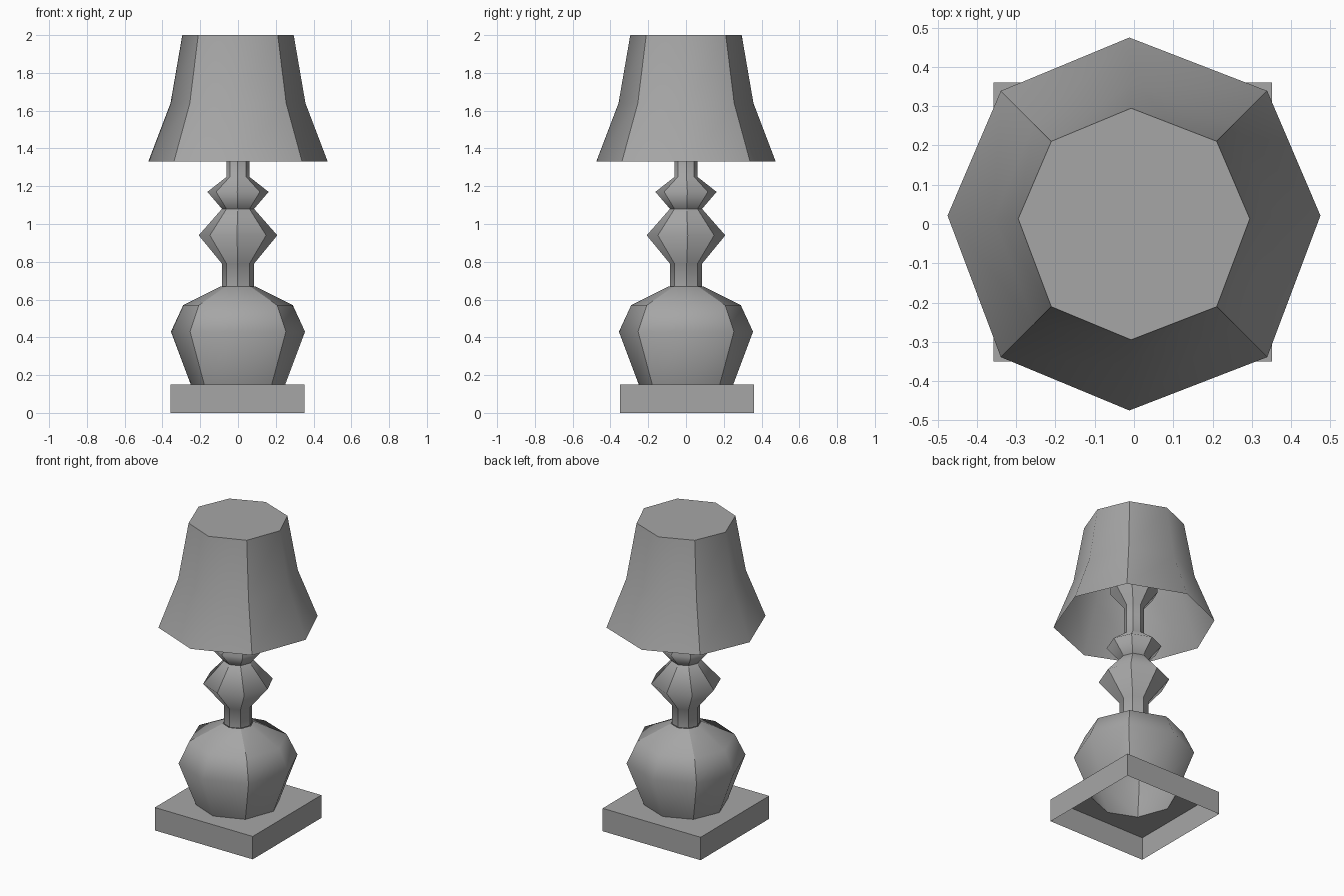
import bpy, bmesh, math

cube = bpy.data.objects.get("Cube")
if cube:
    bpy.data.objects.remove(cube, do_unlink=True)

gray = bpy.data.materials.new("warm_gray")
gray.use_nodes = True
colour = (0.38, 0.38, 0.38, 1)
gray.diffuse_color = colour
gray.node_tree.nodes["Principled BSDF"].inputs["Base Color"].default_value = colour

SIDES = 8


def ring_point(i, r, square=False):
    """One of eight points: even ones on the axes, odd ones on the diagonals."""
    a = i * math.tau / SIDES
    x, y = r * math.cos(a), r * math.sin(a)
    if square:
        grow = math.sqrt(2) if i % 2 else 1
        return x * grow - 0.003, y * grow + 0.005
    if i % 2 == 0:
        # hand-shaped octagon: axis corners sit slightly off the axes
        if i % 4:
            x -= 0.025 * r
        else:
            y += 0.045 * r
    else:
        x, y = x * 1.01, y * 1.01
    return x, y


def turned(name, profile, cap=False, smooth=True, all_sharp=False):
    """Build an eight-sided part from (radius, height, square) rings."""
    bm = bmesh.new()
    rings = []
    for r, z, *square in profile:
        rings.append([bm.verts.new((*ring_point(i, r, bool(square)), z))
                      for i in range(SIDES)])
    for low, high in zip(rings, rings[1:]):
        for i in range(SIDES):
            j = (i + 1) % SIDES
            face = bm.faces.new((low[i], low[j], high[j], high[i]))
            face.smooth = smooth
            # crease the edges that run up the part
            if i % 2 or all_sharp:
                bm.edges.get((low[i], high[i])).smooth = False
    if cap:
        top = bm.faces.new(rings[-1])
        for edge in top.edges:
            edge.smooth = False
    mesh = bpy.data.meshes.new(name)
    bm.to_mesh(mesh)
    bm.free()
    mesh.materials.append(gray)
    obj = bpy.data.objects.new(name, mesh)
    bpy.context.collection.objects.link(obj)
    return obj


# Hollow square foot, open below, with an eight-sided hole under the bowl
turned("base", [(0.355, 0, True), (0.355, 0.15, True), (0.25, 0.15)], smooth=False)

# Rounded bowl of the lamp body
turned("body_bowl", [(0.25, 0.15), (0.355, 0.43), (0.29, 0.57), (0.09, 0.67)])

# Neck with its large bead
turned("neck_bead", [(0.085, 0.67), (0.085, 0.79), (0.208, 0.94), (0.085, 1.08)],
       all_sharp=True)

# Small bead, upper stem and the bulb inside the shade
turned("upper_stem", [(0.085, 1.08), (0.162, 1.17), (0.06, 1.25), (0.06, 1.44),
                      (0.14, 1.54), (0.14, 1.62), (0.06, 1.7)],
       cap=True, all_sharp=True)

# Flared shade, open below
turned("lamp_shade", [(0.475, 1.33), (0.357, 1.64), (0.295, 2.0)], cap=True)
